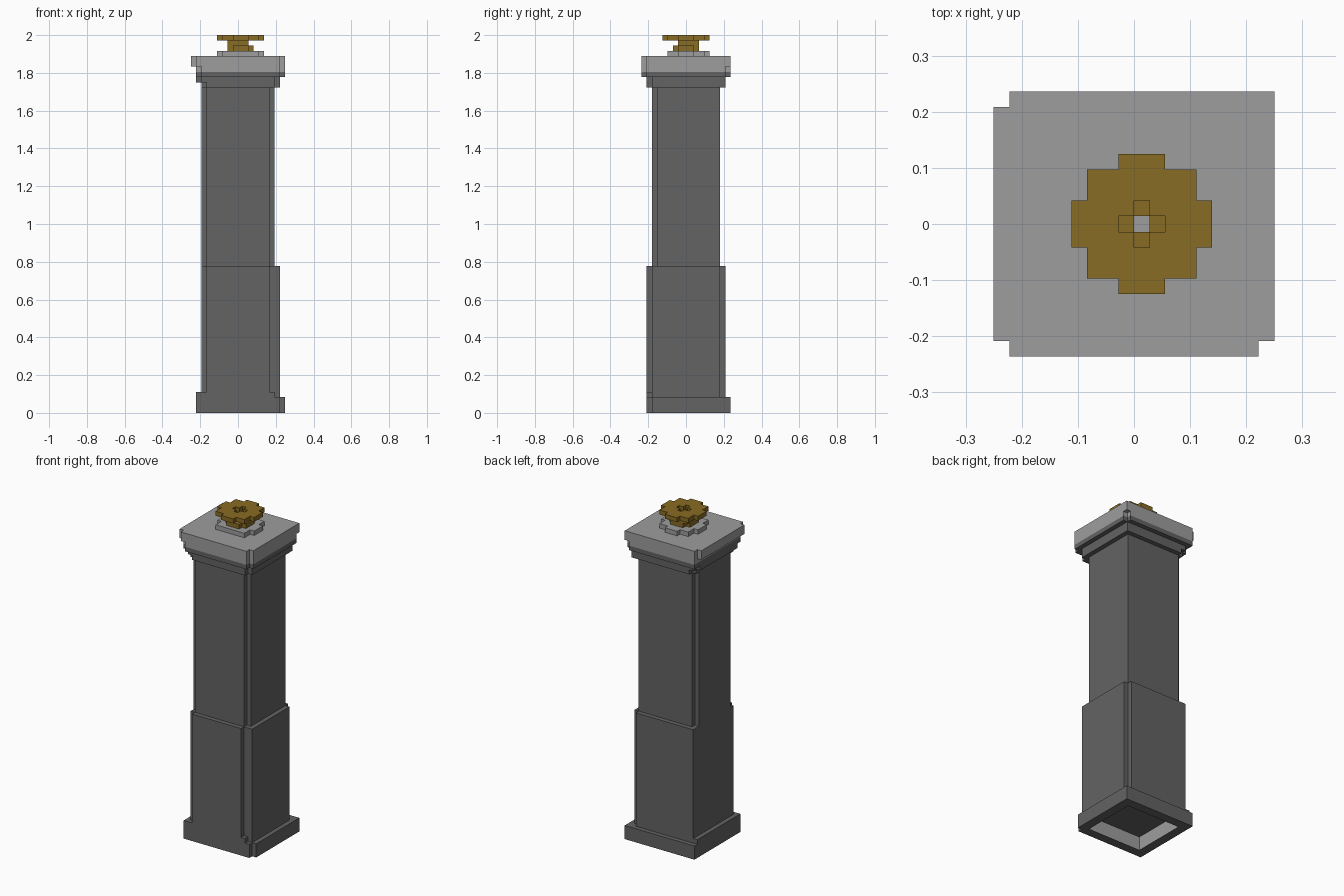
import bpy
import bmesh

cube = bpy.data.objects.get("Cube")
if cube:
    bpy.data.objects.remove(cube, do_unlink=True)

U = 1 / 36  # one block unit


def material(name, rgb):
    m = bpy.data.materials.new(name)
    m.use_nodes = True
    m.diffuse_color = (*rgb, 1)
    m.node_tree.nodes["Principled BSDF"].inputs["Base Color"].default_value = (*rgb, 1)
    return m


DARK = material("dark_grey", (0.125, 0.125, 0.125))
LIGHT = material("light_grey", (0.34, 0.34, 0.34))
GOLD = material("dull_gold", (0.25, 0.15, 0.017))


def rect(x0, x1, y0, y1, fl=(0, 0), fr=(0, 0), br=(0, 0), bl=(0, 0)):
    """Rectangle with a square notch (width, depth) at each corner, seen from above."""
    pts = []
    corners = ((x0, y0, 1, 1, fl, 0), (x1, y0, -1, 1, fr, 1),
               (x1, y1, -1, -1, br, 0), (x0, y1, 1, -1, bl, 1))
    for x, y, sx, sy, (w, d), flip in corners:
        if not w:
            pts.append((x, y))
            continue
        step = [(x, y + sy * d), (x + sx * w, y + sy * d), (x + sx * w, y)]
        pts += step[::-1] if flip else step
    return pts


def stepped(quarter, cx=0.5, ymin=-99):
    """Mirror a stepped quarter outline into a full blocky disc."""
    q = quarter
    full = (q + [(-x, y) for x, y in q[::-1]] + [(-x, -y) for x, y in q]
            + [(x, -y) for x, y in q[::-1]])
    pts = []
    for x, y in full:
        p = (x + cx, max(y, ymin))
        if not pts or p != pts[-1]:
            pts.append(p)
    return pts


def prism(name, loops, z0, z1, mat, inner_mat=None):
    """Extrude an outline (the further loops are holes) from z0 to z1."""
    bm = bmesh.new()
    edges = []
    for loop in loops:
        vs = [bm.verts.new((x * U, y * U, z0 * U)) for x, y in loop]
        edges += [bm.edges.new((vs[i - 1], vs[i])) for i in range(len(vs))]
    if len(loops) == 1:
        bm.faces.new(vs)
    else:
        bmesh.ops.triangle_fill(bm, use_beauty=True, use_dissolve=False, edges=edges)
    ext = bmesh.ops.extrude_face_region(bm, geom=bm.faces[:], use_keep_orig=True)
    top = [v for v in ext["geom"] if isinstance(v, bmesh.types.BMVert)]
    bmesh.ops.translate(bm, verts=top, vec=(0, 0, (z1 - z0) * U))
    bmesh.ops.recalc_face_normals(bm, faces=bm.faces[:])
    if inner_mat:  # walls that look towards the middle
        for f in bm.faces:
            c = f.calc_center_median()
            if abs(f.normal.z) < 0.5 and f.normal.x * c.x + f.normal.y * c.y < 0:
                f.material_index = 1
    me = bpy.data.meshes.new(name)
    bm.to_mesh(me)
    bm.free()
    me.materials.append(mat)
    if inner_mat:
        me.materials.append(inner_mat)
    ob = bpy.data.objects.new(name, me)
    bpy.context.collection.objects.link(ob)
    return ob


N = (1, 1)

# Plinth, hollow underneath
prism("plinth", [rect(-8, 9, -7.5, 8.5, fr=N), rect(-6, 7, -5.5, 6.5)], 0, 3, DARK, LIGHT)
prism("plinth_step", [rect(-8, 8, -7.5, 7.5, fr=N, br=N)], 3, 4, DARK)

# Pillar body
prism("lower_body", [rect(-7, 8, -7.5, 7.5, fl=N, fr=(2, 1), br=N)], 4, 28, DARK)
prism("shaft", [rect(-7, 7, -6.5, 6.5, fl=N, fr=N, bl=N)], 28, 62, DARK)

# Stepped moulding under the cap
prism("moulding_low", [rect(-7, 8, -7.5, 7.5, fl=N, fr=N, bl=N)], 62, 63, DARK)
prism("moulding_mid", [rect(-8, 8, -7.5, 7.5, fl=N, fr=N, bl=N)], 63, 64, DARK)
prism("moulding_top", [rect(-8, 9, -8.5, 8.5, fl=N, fr=N, br=N)], 64, 65, DARK)

# Cap slab
prism("cap_underside", [rect(-8, 9, -8.5, 8.5, fl=N, fr=N, br=N)], 65, 66, LIGHT)
prism("cap", [rect(-9, 9, -8.5, 8.5, fl=N, fr=N, bl=N)], 66, 68, LIGHT)

# Finial: grey collar, gold neck and gold disc with a cross-shaped recess
disc = [(4.5, 1.5), (3.5, 1.5), (3.5, 3.5), (1.5, 3.5), (1.5, 4.5)]
cross = [(1.5, 0.5), (0.5, 0.5), (0.5, 1.5)]
hole = rect(0, 1, -0.5, 0.5)
prism("finial_collar", [stepped(disc, ymin=-3.5)], 68, 69, LIGHT)
prism("finial_neck_low", [rect(-2, 3, -2.5, 2.5, N, N, N, N), hole], 69, 70, GOLD)
prism("finial_neck_top", [rect(-2, 2, -1.5, 2.5), hole], 70, 71, GOLD)
prism("finial_disc", [stepped(disc), stepped(cross)], 71, 72, GOLD)
